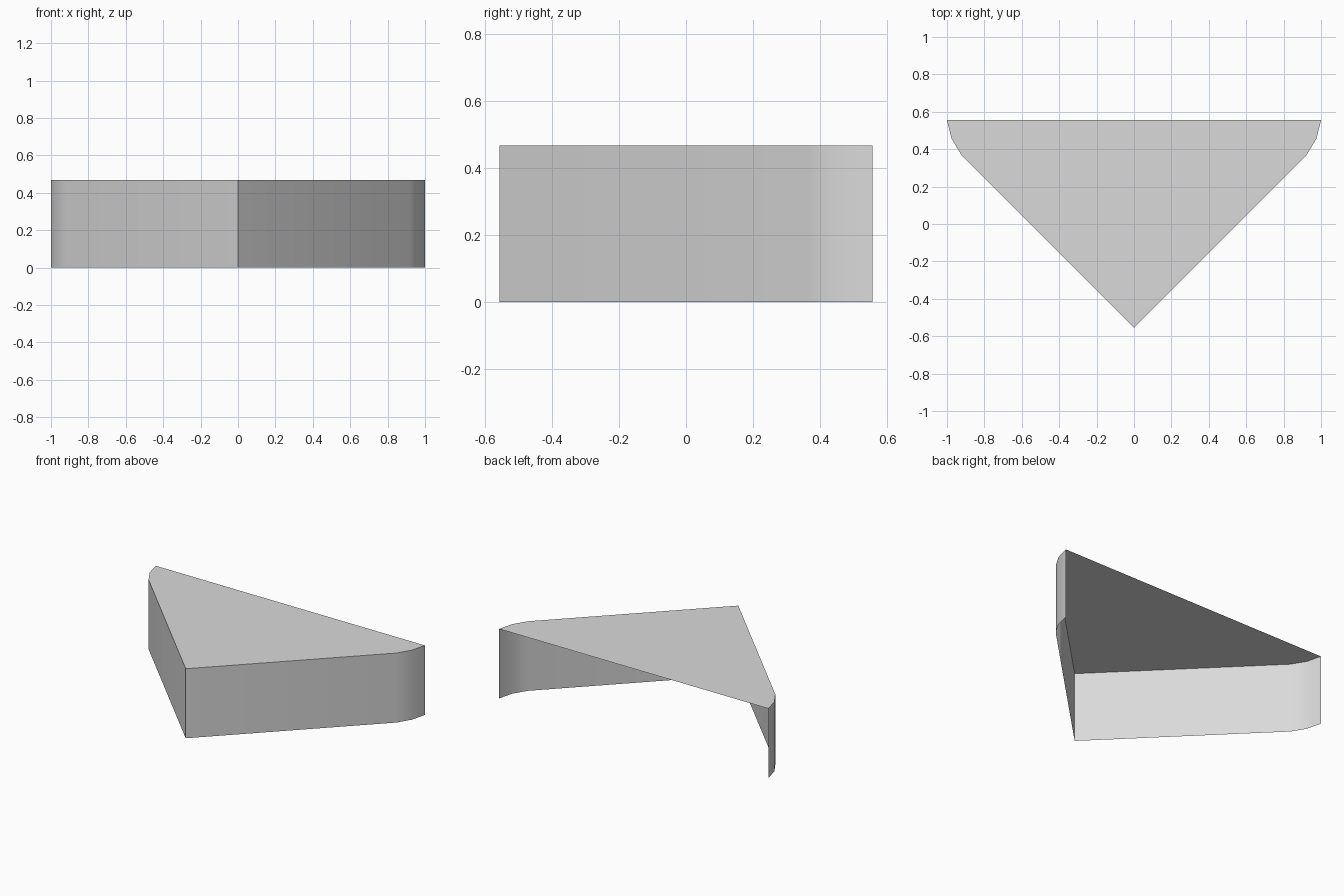
import bpy, bmesh

cube = bpy.data.objects.get("Cube")
if cube:
    bpy.data.objects.remove(cube, do_unlink=True)

HEIGHT = 0.467

grey = bpy.data.materials.new("light_grey")
grey.use_nodes = True
colour = (0.7, 0.7, 0.7, 1)
grey.diffuse_color = colour
grey.node_tree.nodes["Principled BSDF"].inputs["Base Color"].default_value = colour

# Outline from the front point to one back corner, mirrored for the other side
half = [(0.92, 0.365), (0.975, 0.455), (1.0, 0.555)]
outline = [(-x, y) for x, y in reversed(half)] + [(0, -0.555)] + half

# Wedge shell: a flat top and side walls, open at the back and underneath
bm = bmesh.new()
top = [bm.verts.new((x, y, HEIGHT)) for x, y in outline]
base = [bm.verts.new((x, y, 0)) for x, y in outline]
bm.faces.new(top)
for i in range(len(outline) - 1):
    bm.faces.new((base[i], base[i + 1], top[i + 1], top[i]))

mesh = bpy.data.meshes.new("wedge_shell")
bm.to_mesh(mesh)
bm.free()
mesh.materials.append(grey)
shell = bpy.data.objects.new("wedge_shell", mesh)
bpy.context.collection.objects.link(shell)

# Smooth the rounded corners, keep the point and the rim sharp
bpy.ops.object.select_all(action="DESELECT")
shell.select_set(True)
bpy.context.view_layer.objects.active = shell
bpy.ops.object.shade_smooth_by_angle()
